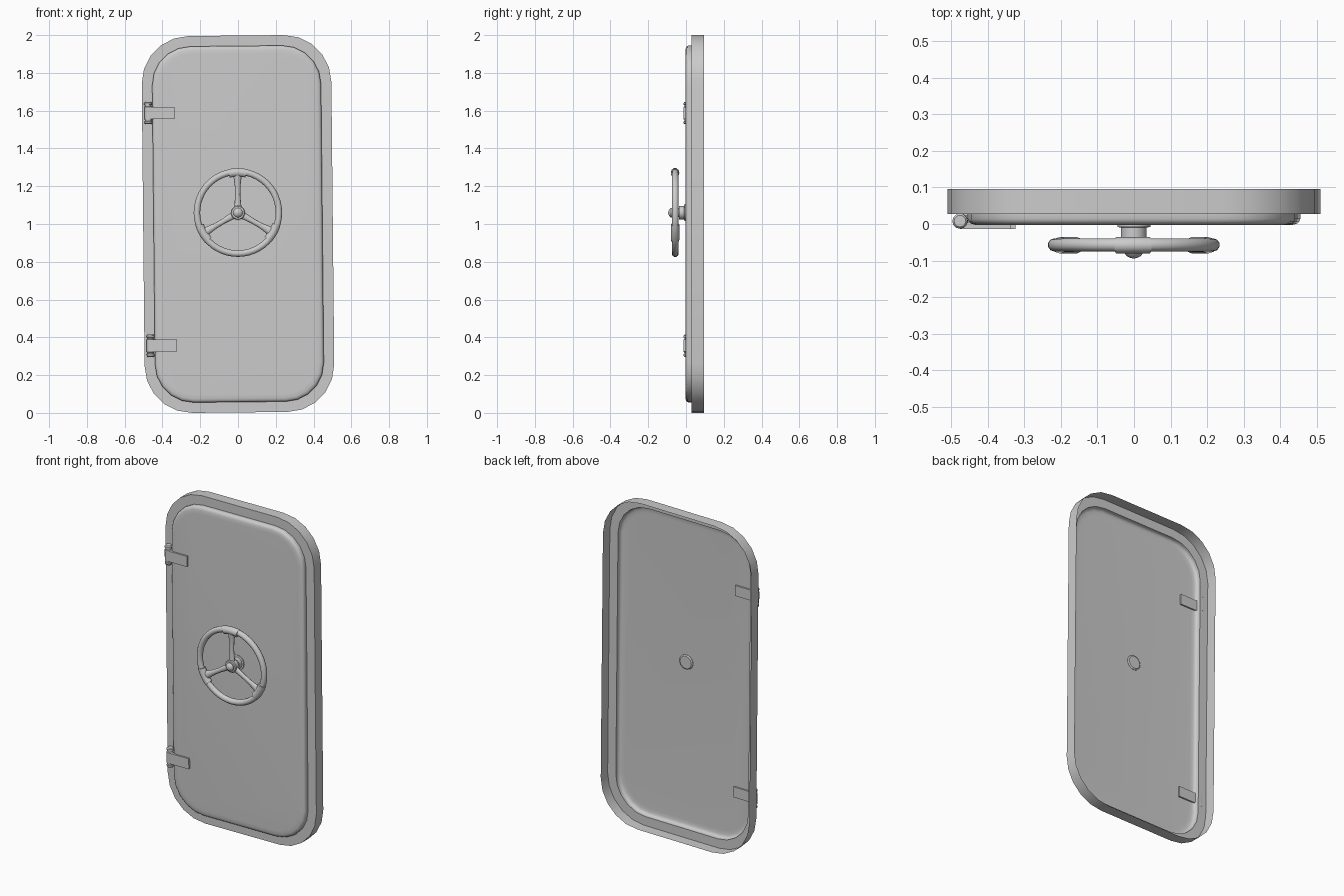
import bpy, bmesh, math
from mathutils import Vector

if "Cube" in bpy.data.objects:
    bpy.data.objects.remove(bpy.data.objects["Cube"])

TILT = -0.01           # whole door leans very slightly
WHEEL_Z = 0.06         # wheel centre, relative to the door centre at z = 1


def loft(name, rings, closed=False, caps=(True, True), angle=35):
    """Skin equal-length rings of points into one mesh object."""
    bm = bmesh.new()
    vr = [[bm.verts.new(p) for p in ring] for ring in rings]
    n = len(vr[0])
    count = len(vr) if closed else len(vr) - 1
    for i in range(count):
        a, b = vr[i], vr[(i + 1) % len(vr)]
        for j in range(n):
            k = (j + 1) % n
            bm.faces.new((a[j], a[k], b[k], b[j]))
    if not closed:
        if caps[0]:
            bm.faces.new(vr[0])
        if caps[1]:
            bm.faces.new(vr[-1])
    bmesh.ops.recalc_face_normals(bm, faces=bm.faces)
    me = bpy.data.meshes.new(name)
    bm.to_mesh(me)
    bm.free()
    ob = bpy.data.objects.new(name, me)
    bpy.context.collection.objects.link(ob)
    ob.location = (0, 0, 1)
    ob.rotation_euler = (0, TILT, 0)
    bpy.ops.object.select_all(action='DESELECT')
    ob.select_set(True)
    bpy.context.view_layer.objects.active = ob
    bpy.ops.object.shade_smooth_by_angle(angle=math.radians(angle))
    return ob


def rounded_rect(hw, hh, r, y, seg=5):
    pts = []
    for q, (sx, sz) in enumerate([(1, 1), (-1, 1), (-1, -1), (1, -1)]):
        for i in range(seg + 1):
            a = math.pi / 2 * (q + i / seg)
            pts.append((sx * (hw - r) + r * math.cos(a), y,
                        sz * (hh - r) + r * math.sin(a)))
    return pts


def lathe(name, profile, centre, axis, n=16):
    """Revolve (radius, height) points round the y or z axis."""
    rings = []
    for r, h in profile:
        ring = []
        for i in range(n):
            a = 2 * math.pi * i / n
            c, s = r * math.cos(a), r * math.sin(a)
            off = (c, h, s) if axis == 'y' else (c, s, h)
            ring.append(Vector(centre) + Vector(off))
        rings.append(ring)
    return loft(name, rings)


def tube_arc(name, major, rr, ry, y, a0, a1, steps, sides=10, closed=False):
    rings = []
    for i in range(steps if closed else steps + 1):
        a = a0 + (a1 - a0) * i / steps
        ring = []
        for j in range(sides):
            t = 2 * math.pi * (j + 0.5) / sides
            r = major + rr * math.cos(t)
            ring.append((r * math.cos(a), y + ry * math.sin(t),
                         WHEEL_Z + r * math.sin(a)))
        rings.append(ring)
    return loft(name, rings, closed, angle=50)


# Pressed sheet door: skirt, flange, dished front panel with soft edge
section = [(0.0, 0.095), (0.0, 0.028), (0.055, 0.028), (0.055, 0.014),
           (0.058, 0.006), (0.064, 0.001), (0.074, -0.002), (0.095, -0.003)]
loft("door_panel",
     [rounded_rect(0.502, 0.9975, 0.25 - d * 0.85, 0, 5) and
      rounded_rect(0.502 - d, 0.9975 - d, 0.25 - d * 0.85, y)
      for d, y in section], caps=(False, True))

# Hinges: knuckled barrel plus strap
half = [(0.021, 0.033), (0.016, 0.035), (0.016, 0.042), (0.021, 0.044),
        (0.021, 0.053), (0.016, 0.059)]
barrel = [(r, -h) for r, h in reversed(half)] + half
for label, z in (("upper", 0.592), ("lower", -0.64)):
    lathe(label + "_hinge_barrel", barrel, (-0.469, 0.008, z), 'z', 12)
    loft(label + "_hinge_strap",
         [[(x, -0.013, z - 0.032), (x, 0.006, z - 0.032),
           (x, 0.006, z + 0.032), (x, -0.013, z + 0.032)]
          for x in (-0.469, -0.33)])

# Wheel spindle with base flange, hub and domed cap
lathe("wheel_spindle", [(0.038, 0.004), (0.045, -0.001), (0.045, -0.008),
                        (0.035, -0.010), (0.035, -0.036), (0.024, -0.038),
                        (0.024, -0.06)], (0, 0, WHEEL_Z), 'y', 20)
lathe("wheel_hub", [(0.030, -0.040), (0.038, -0.044), (0.038, -0.068),
                    (0.034, -0.073), (0.025, -0.074), (0.025, -0.080),
                    (0.020, -0.087), (0.011, -0.092), (0.003, -0.094)],
      (0, 0, WHEEL_Z), 'y', 20)

# Wheel rim
tube_arc("wheel_rim", 0.217, 0.018, 0.018, -0.057, 0, 2 * math.pi, 48, closed=True)

# Three spokes with grip collars where they meet the rim
spoke = [(0.02, 0.021, 0.013), (0.05, 0.017, 0.012), (0.09, 0.014, 0.011),
         (0.14, 0.015, 0.011), (0.18, 0.020, 0.014), (0.207, 0.028, 0.017)]
for k in range(3):
    a = math.pi / 2 + k * 2 * math.pi / 3
    g = math.radians(12.5)
    tube_arc(f"wheel_grip_{k + 1}", 0.213, 0.0235, 0.0225, -0.058, a - g, a + g, 6)
    rings = []
    for r, w, d in spoke:
        ring = []
        for j in range(10):
            t = 2 * math.pi * j / 10
            u = w * math.cos(t)
            ring.append((r * math.cos(a) - u * math.sin(a),
                         -0.057 + d * math.sin(t),
                         WHEEL_Z + r * math.sin(a) + u * math.cos(a)))
        rings.append(ring)
    loft(f"wheel_spoke_{k + 1}", rings, angle=50)
